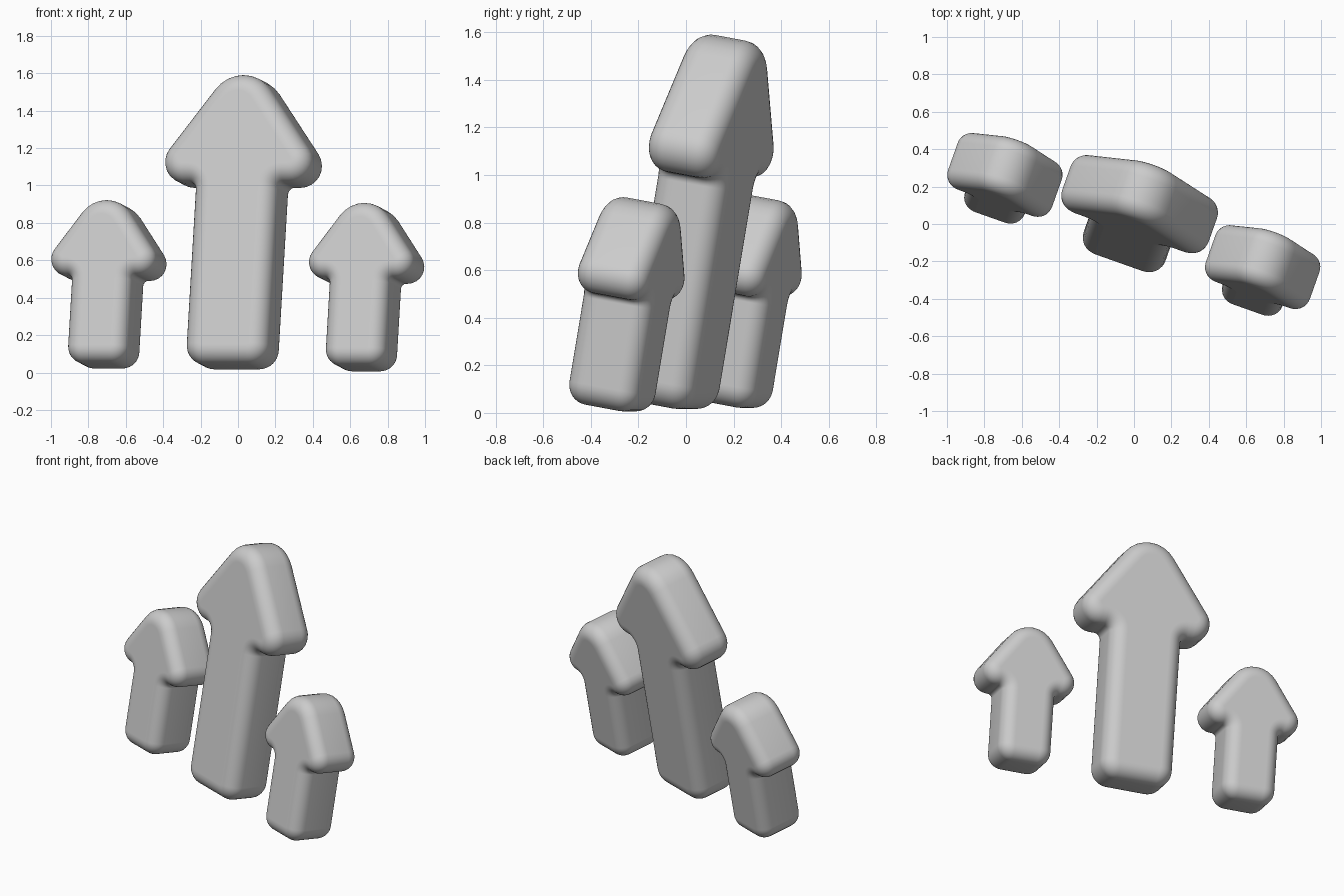
import bpy, bmesh, math
from mathutils import Vector, Matrix

if "Cube" in bpy.data.objects:
    bpy.data.objects.remove(bpy.data.objects["Cube"])

DEPTH = 0.315


def rounded_profile(corners, seg=8):
    """Fillet each (x, z, radius) corner; returns (point, outward normal) pairs."""
    out = []
    n = len(corners)
    for i, (x, z, r) in enumerate(corners):
        p = Vector((x, z))
        a = (p - Vector(corners[i - 1][:2])).normalized()
        b = (Vector(corners[(i + 1) % n][:2]) - p).normalized()
        n1, n2 = Vector((a.y, -a.x)), Vector((b.y, -b.x))
        turn = math.atan2(a.x * b.y - a.y * b.x, a.dot(b))
        sr = r if turn > 0 else -r
        c = p - (n1 + n2) * sr / (1 + n1.dot(n2))
        for k in range(seg + 1):
            nk = Matrix.Rotation(turn * k / seg, 2) @ n1
            out.append((c + nk * sr, nk))
    return out


def arrow(name, loc, shaft, wing, under, tip, r_base, r_wing, r_tip, r_in, edge):
    right = [(shaft, 0, r_base), (shaft, under, r_in), (wing, under, r_wing)]
    left = [(-x, z, r) for x, z, r in reversed(right)]
    prof = rounded_profile(right + [(0, tip, r_tip)] + left)

    # Stack of inset outlines gives the pillowed front and back rims
    steps = 8
    half = DEPTH / 2
    rim = [(edge * (1 - math.sin(t)), half - edge * (1 - math.cos(t)))
           for t in (math.pi / 2 * k / steps for k in range(steps + 1))]
    rim = [(edge + 0.007, half)] + rim
    stack = [(d, -y) for d, y in rim] + [(d, y) for d, y in reversed(rim)]

    bm = bmesh.new()
    rings = []
    for d, y in stack:
        rings.append([bm.verts.new((p.x - m.x * d, y, p.y - m.y * d)) for p, m in prof])
    n = len(prof)
    for lo, hi in zip(rings, rings[1:]):
        for i in range(n):
            j = (i + 1) % n
            bm.faces.new((lo[i], lo[j], hi[j], hi[i]))
    bm.faces.new(rings[0])
    bm.faces.new(rings[-1][::-1])
    bmesh.ops.recalc_face_normals(bm, faces=bm.faces)
    for f in bm.faces:
        f.smooth = True
    me = bpy.data.meshes.new(name)
    bm.to_mesh(me)
    bm.free()
    ob = bpy.data.objects.new(name, me)
    ob.location = loc
    ob.rotation_euler = (math.radians(-10), 0, math.radians(-19.5))
    bpy.context.collection.objects.link(ob)


# Tall middle arrow
arrow("large_arrow", (-0.034, -0.074, 0.03), 0.232, 0.53, 0.985, 1.70,
      0.105, 0.116, 0.19, 0.035, 0.09)

# Two short side arrows
for name, loc in (("small_arrow_left", (-0.723, 0.17, 0.036)),
                  ("small_arrow_right", (0.655, -0.323, 0.021))):
    arrow(name, loc, 0.17, 0.382, 0.475, 1.0, 0.09, 0.09, 0.165, 0.025, 0.08)
